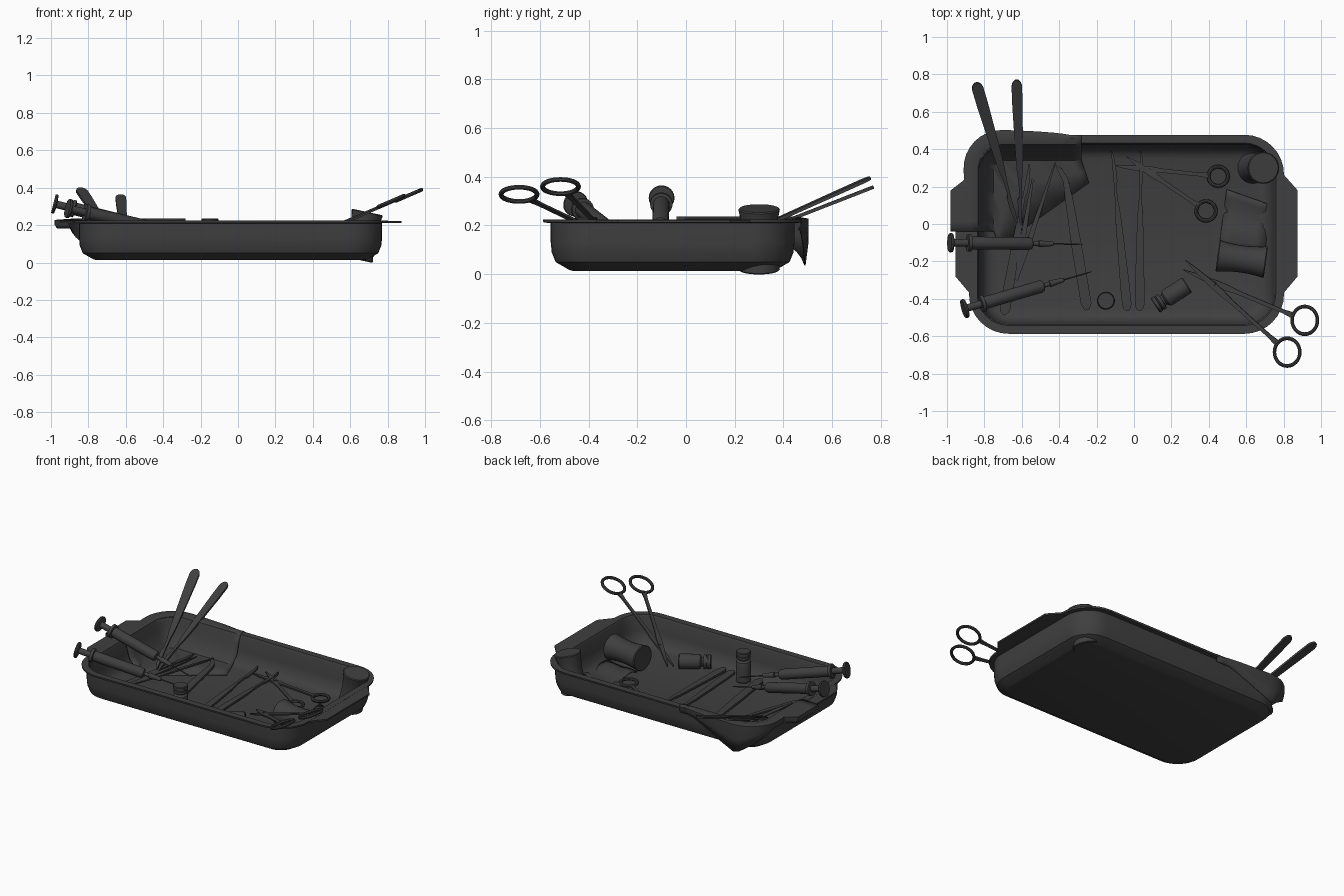
import bpy, bmesh, math
from mathutils import Vector, Matrix

if "Cube" in bpy.data.objects:
    bpy.data.objects.remove(bpy.data.objects["Cube"])

CX, CY, FLOOR = -0.04, -0.055, 0.03
mat = bpy.data.materials.new("dark_steel")
mat.diffuse_color = (0.05, 0.05, 0.05, 1)
mat.use_nodes = True
mat.node_tree.nodes["Principled BSDF"].inputs["Base Color"].default_value = mat.diffuse_color


def finish(name, bm):
    bmesh.ops.recalc_face_normals(bm, faces=bm.faces)
    me = bpy.data.meshes.new(name)
    bm.to_mesh(me)
    bm.free()
    me.materials.append(mat)
    ob = bpy.data.objects.new(name, me)
    bpy.context.collection.objects.link(ob)
    return ob


def bridge(bm, rings, closed=True):
    for r0, r1 in zip(rings, rings[1:]):
        n = len(r0)
        for i in range(n if closed else n - 1):
            j = (i + 1) % n
            bm.faces.new((r0[i], r0[j], r1[j], r1[i]))


def frame(a, b, up):
    # local x runs from a to b, local z is as close to up as possible
    x = (Vector(b) - Vector(a)).normalized()
    y = Vector(up).cross(x).normalized()
    z = x.cross(y)
    return Matrix.Translation(a) @ Matrix((x, y, z)).transposed().to_4x4()


def lathe(name, a, b, profile, n=24):
    # profile of (radius, distance) turned about the line a-b
    bm = bmesh.new()
    M = frame(a, b, (0.01, 1, 0.02))
    rings = [[bm.verts.new(M @ Vector((t, r * math.cos(k * math.tau / n), r * math.sin(k * math.tau / n))))
              for k in range(n)] for r, t in profile]
    bridge(bm, rings)
    bm.faces.new(rings[0])
    bm.faces.new(rings[-1])
    return finish(name, bm)


def flat_tool(name, a, b, upper, lower, width, thick, up=(0, 0, 1)):
    # outline of (fraction of length, fraction of half width), extruded
    bm = bmesh.new()
    M, L = frame(a, b, up), (Vector(b) - Vector(a)).length
    pts = [(s, w) for s, w in upper] + [(s, -w) for s, w in reversed(lower)]
    rings = [[bm.verts.new(M @ Vector((s * L, w * width / 2, h))) for s, w in pts]
             for h in (-thick / 2, thick / 2)]
    bridge(bm, rings)
    bm.faces.new(rings[0])
    bm.faces.new(rings[1])
    return finish(name, bm)


def rounded_rect(hx, hy, r, seg=8):
    out = []
    for q, (sx, sy) in enumerate(((1, 1), (-1, 1), (-1, -1), (1, -1))):
        for k in range(seg + 1):
            t = (q + k / seg) * math.pi / 2
            out.append((CX + sx * (hx - r) + r * math.cos(t), CY + sy * (hy - r) + r * math.sin(t)))
    return out


# tray: outside, rolled rim, inside
bm = bmesh.new()
rings = []
for off, z in ((-0.09, 0.014), (-0.075, 0.018), (-0.02, 0.05), (-0.004, 0.09), (0, 0.13), (0, 0.21), (0.03, 0.212),
               (0.032, 0.224), (-0.012, 0.224), (-0.02, 0.21), (-0.025, 0.12), (-0.045, 0.06), (-0.07, 0.038), (-0.1, FLOOR)):
    rings.append([bm.verts.new((x, y, z)) for x, y in rounded_rect(0.81 + off, 0.5 + off, 0.18 + off)])
bridge(bm, rings)
bm.faces.new(rings[0])
bm.faces.new(rings[-1])
finish("tray", bm)

# end handles of the tray
for name, s in (("left_handle", -1), ("right_handle", 1)):
    bm = bmesh.new()
    pts = [(0.8, 0.36), (0.835, 0.325), (0.915, 0.235), (0.915, -0.225), (0.835, -0.32), (0.8, -0.355)]
    hr = [[bm.verts.new((CX + s * x, CY + y, z)) for x, y in pts] for z in (0.212, 0.223)]
    bridge(bm, hr)
    bm.faces.new(hr[0])
    bm.faces.new(hr[1])
    finish(name, bm)

# cloth draped over the back left corner
path = [(Vector((-0.88, -0.04 + 0.33 * i / 6)), Vector((-1, 0))) for i in range(6)]
for k in range(9):
    n = Vector((-math.cos(k * math.pi / 16), math.sin(k * math.pi / 16)))
    path.append((Vector((-0.70, 0.29)) + 0.18 * n, n))
path += [(Vector((-0.70 + 0.42 * i / 8, 0.47)), Vector((0, 1))) for i in range(1, 9)]
N = len(path) - 1
bm = bmesh.new()
rows = []
for i, (p, n) in enumerate(path):
    u = i / N
    out = 0.1 if p.y < 0.19 else 0.035 * math.sin(math.pi * min(1, u * 1.05)) ** 0.5 if u < 0.95 else 0.005
    hang = 0.04 + 0.155 * max(0, 1 - abs(u - 0.62) / 0.3)
    edge = Vector((-0.72, -0.12)).lerp(Vector((-0.24, 0.22)), u)
    foot = p - n * 0.13
    row = [(*edge, FLOOR + 0.008), (*edge.lerp(foot, 0.5), FLOOR + 0.014 + 0.008 * math.sin(i * 1.3)),
           (*foot, 0.05), (*(p - n * 0.085), 0.1), (*(p - n * 0.065), 0.17), (*(p - n * 0.045), 0.226),
           (*(p - n * 0.01), 0.236), (*(p + n * out), 0.228), (*(p + n * out), 0.222 - hang * 0.5),
           (*(p + n * (out - 0.012)), 0.222 - hang)]
    rows.append([bm.verts.new(c) for c in row])
bridge(bm, rows, closed=False)
cloth = finish("draped_cloth", bm)
mod = cloth.modifiers.new("thickness", 'SOLIDIFY')
mod.thickness = 0.005

# scalpels
BLADE_UP = [(0, 0), (0.03, 0.35), (0.1, 0.6), (0.19, 0.6), (0.21, 0.3), (0.3, 0.3), (0.4, 0.6),
            (0.6, 0.8), (0.85, 1), (0.96, 1), (0.985, 0.75), (1, 0.3)]
BLADE_LO = [(0.0, 0.1), (0.2, 0.2)] + BLADE_UP[5:]
for i, (a, b, w) in enumerate((
        ((-0.62, 0.0, 0.055), (-0.845, 0.755, 0.395), 0.062),
        ((-0.60, -0.02, 0.05), (-0.628, 0.77, 0.358), 0.056),
        ((-0.56, 0.32, 0.055), (-0.695, -0.485, 0.045), 0.056),
        ((-0.12, 0.39, 0.06), (-0.035, -0.465, 0.045), 0.05),
        ((0.035, 0.39, 0.06), (0.03, -0.465, 0.045), 0.05))):
    flat_tool(f"scalpel_{i + 1}", a, b, BLADE_UP, BLADE_LO, w, 0.014)

# hooked knife and the thin tweezers beside it
HOOK_UP = [(0, -1.3), (0.03, -0.3), (0.1, 0.5), (0.25, 0.8), (0.6, 1), (0.96, 1), (1, 0.4)]
HOOK_LO = [(0, 1.5), (0.06, 1.0), (0.12, 0.5), (0.25, 0.7), (0.6, 1), (0.96, 1), (1, 0.4)]
flat_tool("hooked_knife", (-0.38, 0.32, 0.06), (-0.25, -0.46, 0.045), HOOK_UP, HOOK_LO, 0.056, 0.015)
TINE = [(0, 0.2), (0.3, 0.6), (0.7, 1), (1, 0.6)]
for i, tip in enumerate(((-0.42, 0.33, 0.06), (-0.53, 0.31, 0.05))):
    flat_tool(f"tweezer_arm_{i + 1}", tip, (-0.63, -0.3, 0.06), TINE, TINE, 0.03, 0.01)


# scissors: two crossing arms, finger rings, pivot screw
def scissors(name, arms, ring_r, normal, pivot):
    shape = [(0, 0.1), (0.12, 0.6), (0.3, 1), (0.38, 1), (0.5, 0.65), (0.9, 0.6), (1, 1)]
    nz = Vector(normal).normalized()
    for i, (tip, ring) in enumerate(arms):
        tip, ring = Vector(tip) + nz * 0.008 * i, Vector(ring) + nz * 0.008 * i
        end = ring - (ring - tip).normalized() * ring_r * 0.9
        flat_tool(f"{name}_arm_{i + 1}", tip, end, shape, shape, 0.034, 0.01, nz)
        bpy.ops.mesh.primitive_torus_add(location=ring, rotation=nz.to_track_quat('Z', 'Y').to_euler(),
                                         major_radius=ring_r, minor_radius=0.01, major_segments=32, minor_segments=8)
        bpy.context.object.name = f"{name}_ring_{i + 1}"
        bpy.context.object.data.materials.append(mat)
    p = Vector(pivot)
    lathe(f"{name}_pivot", p - nz * 0.008, p + nz * 0.02, [(0.012, 0), (0.012, 0.025)], 12)


def tilted(x, y):
    return (x, y, 0.43 * x - 0.033)


scissors("leaning_scissors", ((tilted(0.265, -0.245), tilted(0.913, -0.515)),
                              (tilted(0.28, -0.195), tilted(0.822, -0.685))), 0.074, (-0.43, 0, 1), tilted(0.43, -0.32))
scissors("flat_scissors", (((-0.1, 0.31, 0.05), (0.45, 0.255, 0.05)),
                           ((-0.04, 0.36, 0.05), (0.385, 0.07, 0.05))), 0.052, (0, 0, 1), (0.08, 0.285, 0.05))

# syringes resting on the left rim
SYRINGE = [(0.05, 0), (0.053, 0.008), (0.05, 0.016), (0.02, 0.02), (0.02, 0.1), (0.046, 0.1), (0.046, 0.118),
           (0.034, 0.122), (0.034, 0.44), (0.028, 0.455), (0.012, 0.46), (0.012, 0.49), (0.018, 0.492),
           (0.012, 0.57), (0.004, 0.575), (0.004, 0.70), (0.001, 0.735)]
lathe("syringe_1", (-0.987, -0.1, 0.315), (-0.28, -0.108, 0.14), SYRINGE)
lathe("syringe_2", (-0.912, -0.455, 0.29), (-0.21, -0.25, 0.13), SYRINGE)

# vials, standing and lying
VIAL = [(0.043, 0), (0.048, 0.006), (0.048, 0.125), (0.044, 0.137), (0.03, 0.147), (0.03, 0.157),
        (0.045, 0.158), (0.045, 0.175), (0.04, 0.177), (0.04, 0.182), (0.046, 0.184), (0.046, 0.2), (0.042, 0.205)]
lathe("standing_vial", (-0.15, -0.41, FLOOR), (-0.15, -0.41, 0.235), VIAL)
lathe("lying_vial", (0.285, -0.325, 0.08), (0.115, -0.435, 0.08), VIAL)

# gauze rolls, waisted in the middle
ROLL = [(0.08, 0), (0.085, 0.005), (0.08, 0.03), (0.074, 0.08), (0.072, 0.13), (0.074, 0.18),
        (0.08, 0.23), (0.085, 0.255), (0.08, 0.26)]
lathe("lying_roll", (0.447, -0.17, 0.115), (0.708, -0.205, 0.115), ROLL, 28)
lathe("leaning_roll", (0.637, 0.3, 0.016), (0.692, 0.3, 0.27), ROLL, 28)

# loose end of the lying roll
bm = bmesh.new()
rows = []
for i in range(9):
    t = i / 8
    a, b = Vector((0.455, -0.12)).lerp(Vector((0.495, 0.185)), t), Vector((0.70, -0.15)).lerp(Vector((0.735, 0.1)), t)
    z = FLOOR + 0.012 + 0.01 * math.sin(t * 7)
    rows.append([bm.verts.new((*a.lerp(b, k / 4), z + 0.006 * math.sin(k * 2 + i))) for k in range(5)])
bridge(bm, rows, closed=False)
finish("gauze_strip", bm).modifiers.new("thickness", 'SOLIDIFY').thickness = 0.005

# smooth rounded surfaces, keep edges sharp
bpy.ops.object.select_all(action='SELECT')
bpy.context.view_layer.objects.active = cloth
bpy.ops.object.shade_smooth_by_angle(angle=math.radians(35))
